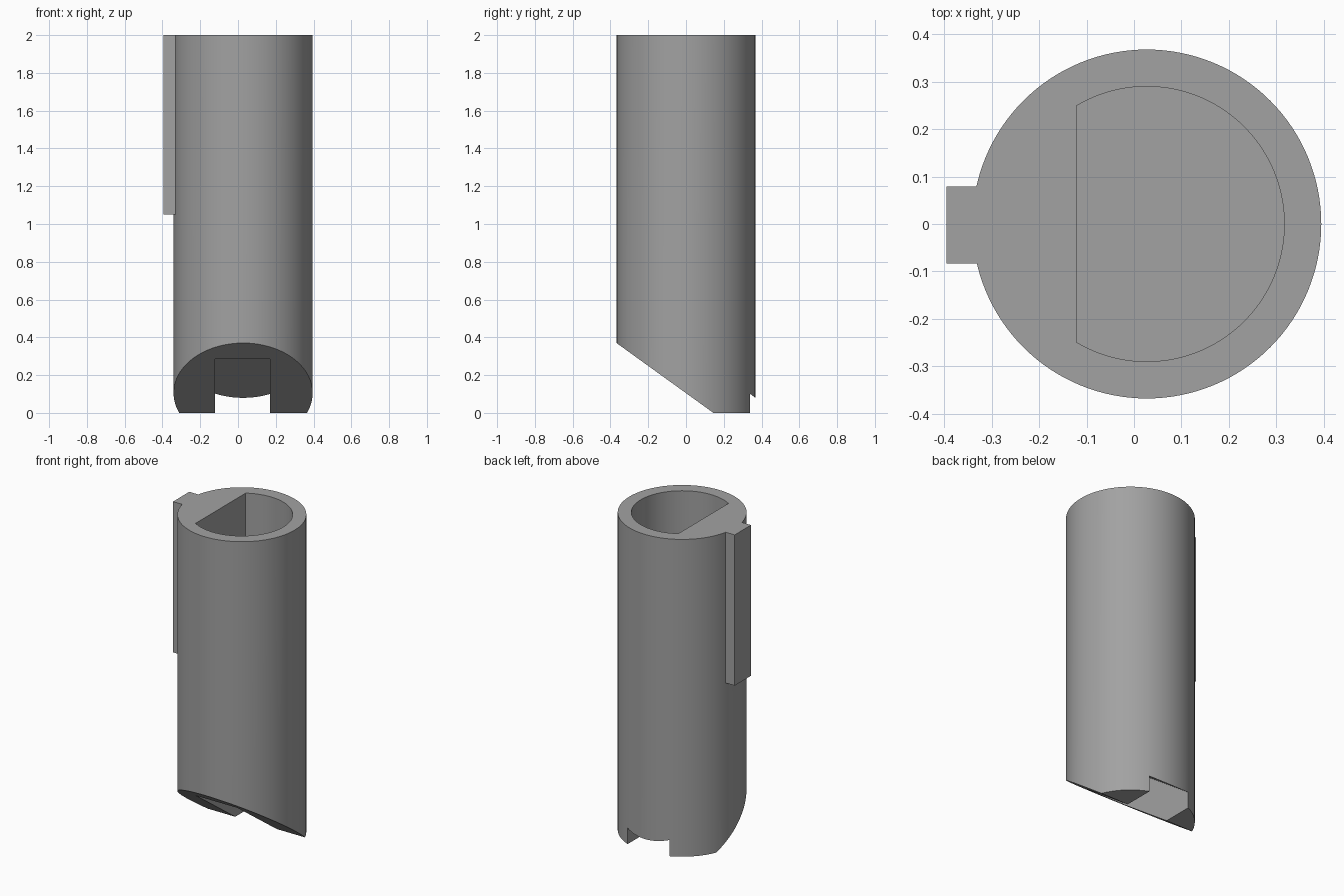
import bpy, bmesh, math
from mathutils import Vector

if "Cube" in bpy.data.objects:
    bpy.data.objects.remove(bpy.data.objects["Cube"])

CX, R = 0.027, 0.368          # shaft axis and radius
FLAT_X = -0.121               # flat of the bore, also one side of the slot

grey = bpy.data.materials.new("grey metal")
grey.diffuse_color = (0.36, 0.36, 0.36, 1)
grey.use_nodes = True
grey.node_tree.nodes["Principled BSDF"].inputs["Base Color"].default_value = grey.diffuse_color


def prism(name, points, offset):
    """Closed solid: a flat 3D outline pushed along an offset."""
    bm = bmesh.new()
    face = bm.faces.new([bm.verts.new(p) for p in points])
    new = bmesh.ops.extrude_face_region(bm, geom=[face])["geom"]
    bmesh.ops.translate(bm, vec=offset,
                        verts=[v for v in new if isinstance(v, bmesh.types.BMVert)])
    bmesh.ops.recalc_face_normals(bm, faces=bm.faces)
    mesh = bpy.data.meshes.new(name)
    bm.to_mesh(mesh)
    bm.free()
    obj = bpy.data.objects.new(name, mesh)
    bpy.context.collection.objects.link(obj)
    mesh.materials.append(grey)
    return obj


def arc(radius, start, end, steps, z):
    angles = [start + (end - start) * i / steps for i in range(steps + 1)]
    return [(CX + radius * math.cos(a), radius * math.sin(a), z) for a in angles]


def side_prism(name, yz, x0, x1):
    return prism(name, [(x0, y, z) for y, z in yz], (x1 - x0, 0, 0))


def combine(target, tool, operation):
    bpy.context.view_layer.objects.active = target
    mod = target.modifiers.new(tool.name, "BOOLEAN")
    mod.operation, mod.solver, mod.object = operation, "EXACT", tool
    bpy.ops.object.modifier_apply(modifier=mod.name)
    bpy.data.objects.remove(tool)


# Round shaft
shaft = prism("shaft", arc(R, 0, math.tau, 128, 0)[:-1], (0, 0, 2))

# Key along the upper left side, merged into the shaft
key = prism("key", [(-0.395, -0.083, 1.05), (-0.25, -0.083, 1.05),
                    (-0.25, 0.079, 1.05), (-0.395, 0.079, 1.05)], (0, 0, 0.95))
combine(shaft, key, "UNION")

# D-shaped blind bore from the top
half = math.acos((FLAT_X - CX) / 0.29)
bore = prism("bore_cutter", arc(0.29, -half, half, 96, 1.05), (0, 0, 1.2))
combine(shaft, bore, "DIFFERENCE")

# Slanted cut across the lower front
slope = 0.721
wedge = side_prism("slant_cutter", [(-0.6, 0.1046 + slope * 0.6),
                                    (0.1046 / slope + 0.2, -0.2 * slope),
                                    (-0.6, -0.2 * slope)], -1, 1)
combine(shaft, wedge, "DIFFERENCE")

# Slot sunk square to the slanted face, open at the back
along = Vector((1, -slope)).normalized()
inward = Vector((slope, 1)).normalized()
start = Vector((-0.25, 0.285))
low, high = start - inward * 0.2, start + inward * 0.195
slot = side_prism("slot_cutter", [low, high, high + along * 1.2, low + along * 1.2],
                  FLAT_X, 0.169)
combine(shaft, slot, "DIFFERENCE")

# Smooth round walls with sharp edges
bpy.ops.object.select_all(action="DESELECT")
shaft.select_set(True)
bpy.context.view_layer.objects.active = shaft
bpy.ops.object.shade_smooth_by_angle(angle=math.radians(30))
